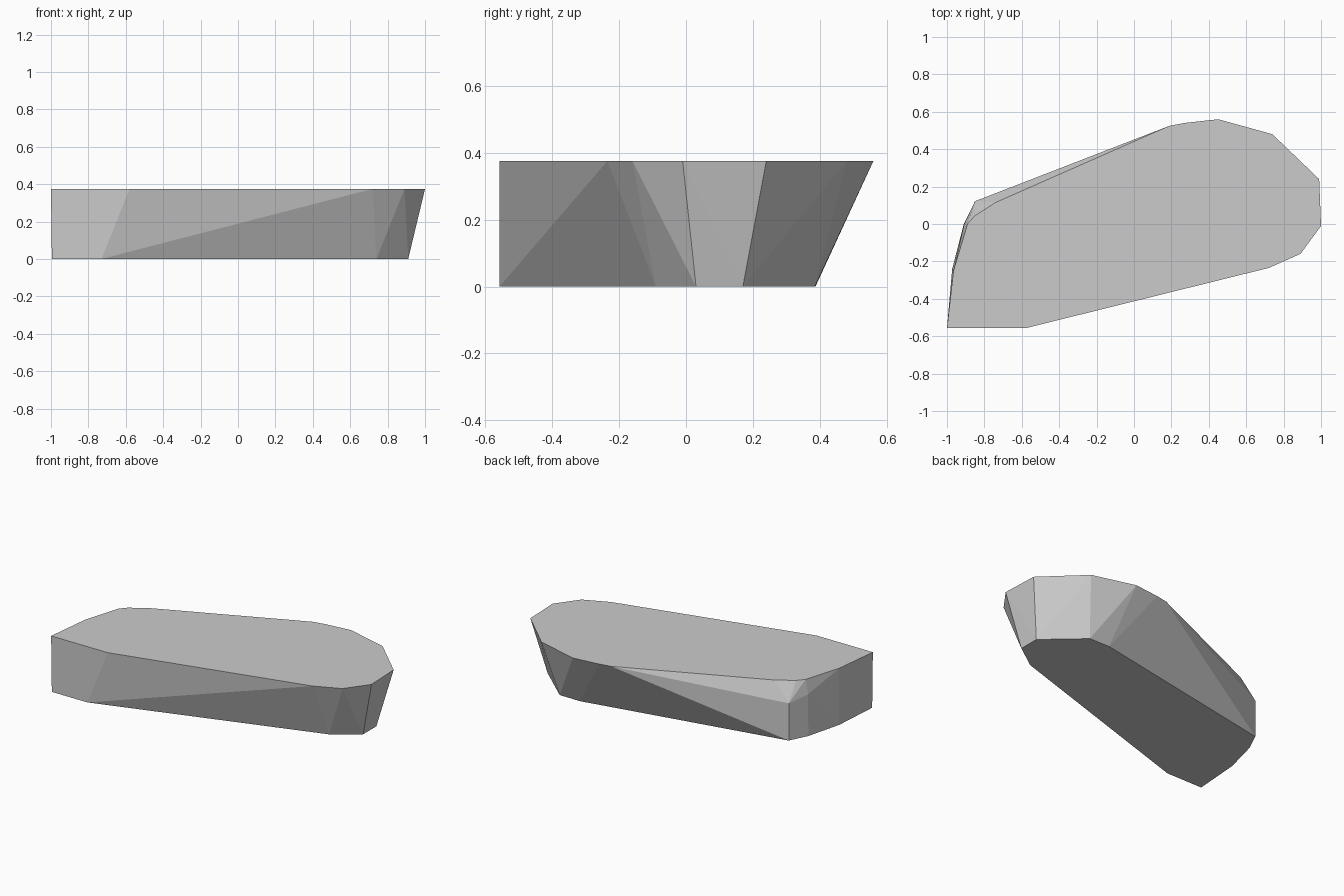
import bpy, bmesh, math

if "Cube" in bpy.data.objects:
    bpy.data.objects.remove(bpy.data.objects["Cube"])

H = 0.375
# top outline, counter-clockwise from the front left corner
TOP = [(-1, -.557), (-.58, -.557), (.72, -.235), (.89, -.16), (1, -.01), (.99, .24),
       (.74, .48), (.45, .56), (.27, .54), (.19, .525), (-.74, .115), (-.85, .045),
       (-.89, 0), (-.965, -.25)]
# smaller footprint
BASE = [(-.995, -.557), (-.73, -.557), (.74, -.09), (.91, .03), (.91, .17), (.67, .385),
        (.52, .387), (-.85, .122), (-.91, 0), (-.972, -.24)]
# shoulder where the back left corner is chamfered
SHOULDER = [(-.85, .122, .25), (-.908, 0, .28)]

# faceted slab: convex skin around the two outlines
bm = bmesh.new()
for x, y in TOP:
    bm.verts.new((x, y, H))
for x, y in BASE:
    bm.verts.new((x, y, 0))
for p in SHOULDER:
    bm.verts.new(p)
res = bmesh.ops.convex_hull(bm, input=bm.verts[:])
loose = [v for v in bm.verts if not v.link_faces]
bmesh.ops.delete(bm, geom=loose, context='VERTS')
# merge the flat top and bottom into single faces
bmesh.ops.dissolve_limit(bm, angle_limit=math.radians(0.5), verts=bm.verts[:], edges=bm.edges[:])
bmesh.ops.recalc_face_normals(bm, faces=bm.faces[:])

mesh = bpy.data.meshes.new("stone_slab")
bm.to_mesh(mesh)
bm.free()
slab = bpy.data.objects.new("stone_slab", mesh)
bpy.context.collection.objects.link(slab)

grey = bpy.data.materials.new("stone grey")
grey.diffuse_color = (0.6, 0.6, 0.6, 1)
grey.use_nodes = True
grey.node_tree.nodes["Principled BSDF"].inputs["Base Color"].default_value = grey.diffuse_color
mesh.materials.append(grey)
